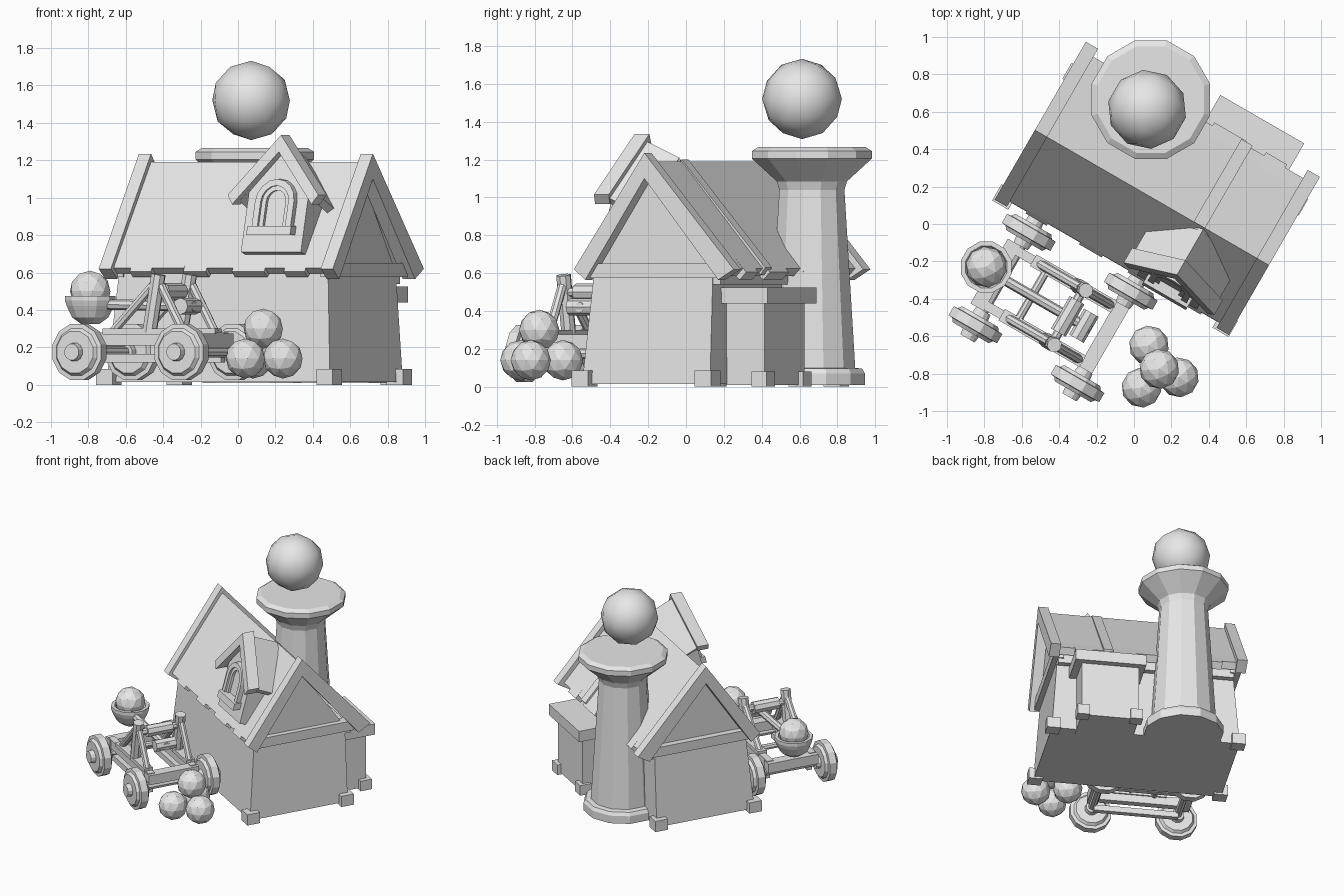
import bpy, bmesh, math
from mathutils import Vector

if "Cube" in bpy.data.objects:
    bpy.data.objects.remove(bpy.data.objects["Cube"], do_unlink=True)

grey = bpy.data.materials.new("plain grey")
grey.use_nodes = True
grey.diffuse_color = (0.8, 0.8, 0.8, 1)
grey.node_tree.nodes["Principled BSDF"].inputs["Base Color"].default_value = (0.8, 0.8, 0.8, 1)

TURN = math.radians(-30)   # the whole scene is turned about z


def local(x, y, z):
    c, s = math.cos(TURN), math.sin(TURN)
    return Vector((c * x + s * y, c * y - s * x, z))


def finish(name, bm, smooth=False):
    bmesh.ops.recalc_face_normals(bm, faces=bm.faces)
    me = bpy.data.meshes.new(name)
    bm.to_mesh(me)
    bm.free()
    me.materials.append(grey)
    for p in me.polygons:
        p.use_smooth = smooth
    ob = bpy.data.objects.new(name, me)
    ob.rotation_euler.z = TURN
    bpy.context.scene.collection.objects.link(ob)
    return ob


def bridge(name, rings, smooth=False):
    """Skin a row of equal point rings and cap both ends."""
    bm = bmesh.new()
    rows = [[bm.verts.new(p) for p in ring] for ring in rings]
    n = len(rows[0])
    for a, b in zip(rows, rows[1:]):
        for i in range(n):
            j = (i + 1) % n
            bm.faces.new((a[i], a[j], b[j], b[i]))
    bm.faces.new(rows[0])
    bm.faces.new(rows[-1])
    return finish(name, bm, smooth)


def rect(x0, x1, y0, y1, z):
    return [(x0, y0, z), (x1, y0, z), (x1, y1, z), (x0, y1, z)]


def box(name, x0, x1, y0, y1, z0, z1):
    return bridge(name, [rect(x0, x1, y0, y1, z0), rect(x0, x1, y0, y1, z1)])


def prism(name, pts, x0, x1):
    """Extrude a (y, z) profile along x."""
    return bridge(name, [[(x, y, z) for y, z in pts] for x in (x0, x1)])


def lathe(name, profile, sides, at, along_y=False):
    rings = []
    for r, h in profile:
        ring = []
        for i in range(sides):
            a = math.tau * (i + 0.5) / sides
            p = (r * math.cos(a), h, r * math.sin(a)) if along_y else (r * math.cos(a), r * math.sin(a), h)
            ring.append(Vector(at) + Vector(p))
        rings.append(ring)
    return bridge(name, rings)


def rod(name, p, q, r, sides=8):
    p, q = Vector(p), Vector(q)
    turn = (q - p).to_track_quat('Z', 'Y')
    circle = [turn @ Vector((r * math.cos(math.tau * i / sides), r * math.sin(math.tau * i / sides), 0))
              for i in range(sides)]
    return bridge(name, [[e + c for c in circle] for e in (p, q)])


def ball(name, at, r, smooth=False):
    bm = bmesh.new()
    bmesh.ops.create_icosphere(bm, subdivisions=2, radius=r)
    bmesh.ops.translate(bm, vec=at, verts=bm.verts)
    return finish(name, bm, smooth)


# House walls, flared at the foot, with the gable above
bridge("house_walls", [rect(-0.68, 0.7, -0.23, 0.55, 0.015), rect(-0.63, 0.66, -0.18, 0.545, 0.6)])
prism("gable_wall", [(-0.18, 0.58), (0.17, 1.13), (0.56, 0.58)], -0.63, 0.66)

# Corner stones
for x in (-0.67, 0.69):
    for y in (-0.22, 0.53):
        box("corner_stone", x - 0.05, x + 0.05, y - 0.05, y + 0.05, 0, 0.085)

# Gable boards and the tie beams below them
chevron = [(0.17, 1.235), (-0.26, 0.62), (-0.19, 0.565), (0.17, 1.1), (0.62, 0.565), (0.715, 0.62)]
for x0, x1, b0, b1 in ((-0.71, -0.635, -0.68, -0.6), (0.66, 0.735, 0.62, 0.7)):
    prism("gable_boards", chevron, x0, x1)
    box("tie_beam", b0, b1, -0.19, 0.6, 0.575, 0.65)

# Roof slopes, with ragged eaves made from panels of different reach
front_slope = [(0.17, 1.19), (-0.22, 0.64), (-0.185, 0.61), (0.17, 1.1)]
back_slope = [(0.17, 1.19), (0.65, 0.64), (0.61, 0.6), (0.17, 1.1)]
prism("front_roof", front_slope, -0.65, 0.67)
prism("back_roof", back_slope, -0.65, 0.67)
edges = [-0.64, -0.53, -0.4, -0.2, -0.06, 0.1, 0.3, 0.42, 0.55, 0.66]
for i, (a, b) in enumerate(zip(edges, edges[1:])):
    d = 0.035 if i % 2 else 0.015
    prism("front_eave", [(-0.2, 0.668), (-0.22 - d * 0.6, 0.64 - d), (-0.185 - d * 0.6, 0.61 - d), (-0.15, 0.62)], a, b)
    prism("back_eave", [(0.6, 0.697), (0.65 + d, 0.64 - d), (0.61 + d, 0.6 - d), (0.56, 0.63)], a, b)
prism("roof_batten", [(0.17, 1.2), (0.68, 0.63), (0.65, 0.59), (0.17, 1.13)], 0.27, 0.34)
box("back_eave_beam", -0.63, 0.66, 0.53, 0.59, 0.54, 0.61)

# Back annex with its slab and stones
box("annex_walls", 0.1, 0.52, 0.5, 0.78, 0.01, 0.46)
box("annex_slab", 0.055, 0.573, 0.5, 0.828, 0.44, 0.525)
for x in (0.12, 0.51):
    box("annex_stone", x - 0.045, x + 0.045, 0.72, 0.81, 0, 0.08)

# Dormer, its front leaning back with height
MID = 0.335


def leaning(name, pts, d0, d1, drop=0):
    """Extrude a (side, z) profile from the leaning dormer front."""
    return bridge(name, [[(MID + s, -0.12 + 0.27 * (z - 1.335) + d, z - k) for s, z in pts]
                         for d, k in ((d0, 0), (d1, drop))])


leaning("dormer_walls", [(-0.185, 0.71), (0.185, 0.71), (0.185, 1.05), (0, 1.27), (-0.185, 1.05)], 0.06, 0.3, 0.07)
leaning("dormer_roof", [(-0.26, 1.01), (-0.23, 0.98), (0, 1.25), (0.23, 0.98), (0.26, 1.01), (0, 1.31)], 0.05, 0.28, 0.1)
leaning("dormer_boards", [(-0.28, 1.015), (-0.245, 0.965), (0, 1.245), (0.245, 0.965), (0.28, 1.015), (0, 1.335)], 0, 0.09)


def arch(r, z0):
    spring = 0.98
    return [(r, z0)] + [(r * math.cos(math.pi * i / 8), spring + r * math.sin(math.pi * i / 8))
                        for i in range(9)] + [(-r, z0)]


for outer, inner, front in ((0.12, 0.085, 0.025), (0.085, 0.06, 0.04)):
    leaning("window_frame", arch(outer, 0.82) + arch(inner, 0.82)[::-1], front, 0.09)
leaning("window_sill", [(-0.135, 0.8), (0.135, 0.8), (0.135, 0.85), (-0.135, 0.85)], 0.005, 0.09)

# Tower with a flared cap and a floating globe
lathe("tower", [(0.29, 0.01), (0.29, 0.07), (0.275, 0.095), (0.237, 0.1), (0.178, 1.04), (0.192, 1.085),
                (0.328, 1.205), (0.328, 1.245), (0.295, 1.265)], 12, local(0.09, 0.665, 0))
ball("globe", local(0.07, 0.613, 1.52), 0.212, True)

# Pile of stone balls
for x, y, z in ((0.08, -0.65, 0.14), (0.04, -0.875, 0.14), (0.24, -0.82, 0.14), (0.135, -0.775, 0.3)):
    ball("stone_ball", local(x, y, z), 0.107)

# Catapult wheels and axles
CX, CY = -0.15, -0.605
wheel = [(0.045, -0.085), (0.05, -0.05), (0.115, -0.05), (0.13, -0.03), (0.155, -0.028),
         (0.155, 0.028), (0.13, 0.03), (0.115, 0.05), (0.05, 0.05), (0.045, 0.085)]
for sx in (-1, 1):
    for sy in (-1, 1):
        lathe("wheel", wheel, 12, (CX + sx * 0.315, CY + sy * 0.285, 0.175), True)
    rod("axle", (CX + sx * 0.315, CY - 0.28, 0.175), (CX + sx * 0.315, CY + 0.28, 0.175), 0.028)
    x = CX - 0.02 + sx * 0.335
    box("cross_board", x - 0.04, x + 0.04, CY - 0.2, CY + 0.2, 0.2, 0.275)

# Catapult side rails and leaning frames
for sy in (-1, 1):
    y = CY + sy * 0.168
    box("side_rail", CX - 0.36, CX + 0.33, y - 0.025, y + 0.025, 0.21, 0.28)
    box("top_rail", CX - 0.22, CX + 0.28, y - 0.035, y + 0.035, 0.27, 0.3)
    box("lower_rail", CX - 0.31, CX + 0.31, y - 0.02, y + 0.02, 0.12, 0.165)
    rod("post", (-0.1, y, 0.28), (-0.045, y, 0.59), 0.04)
    rod("rear_strut", (-0.33, y, 0.28), (-0.08, y, 0.53), 0.025)
    rod("front_strut", (0.11, y, 0.28), (-0.03, y, 0.53), 0.025)

# Catapult arm, rollers and loaded bowl
rod("crossbar", (-0.06, CY - 0.18, 0.5), (-0.06, CY + 0.18, 0.5), 0.025)
rod("padded_roller", (-0.06, CY - 0.1, 0.5), (-0.06, CY + 0.1, 0.5), 0.045)
rod("arm_roller", (0.04, CY - 0.08, 0.42), (0.04, CY + 0.08, 0.42), 0.045)
rod("rear_rod", (-0.28, CY - 0.17, 0.28), (-0.28, CY + 0.17, 0.28), 0.022)
rod("throwing_arm", (-0.5, CY, 0.43), (0.08, CY, 0.42), 0.028)
lathe("bowl", [(0.05, 0.325), (0.1, 0.36), (0.13, 0.42), (0.14, 0.45), (0.14, 0.475),
               (0.115, 0.475), (0.1, 0.43)], 12, local(-0.79, -0.23, 0))
ball("loaded_ball", local(-0.79, -0.23, 0.5), 0.11)
